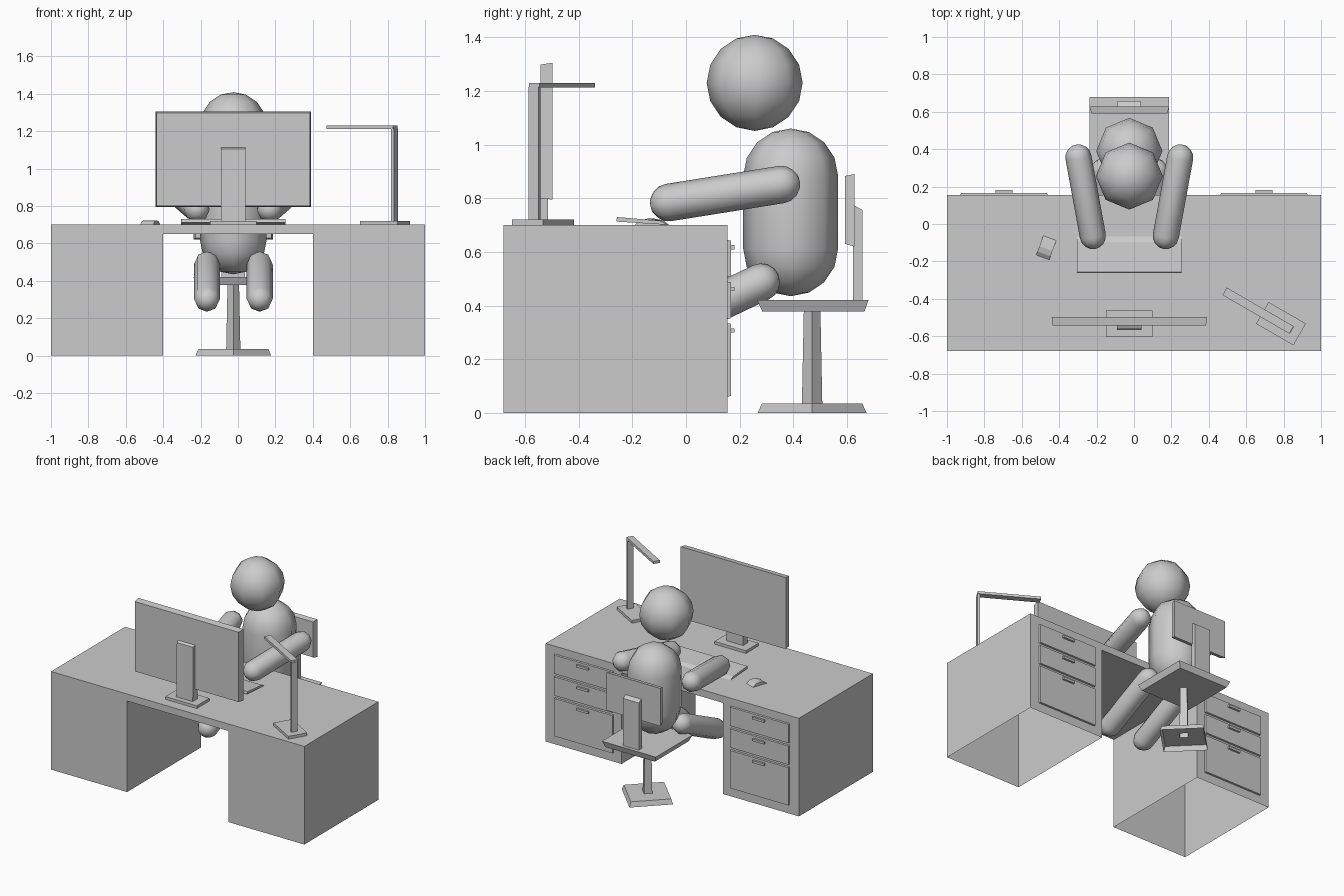
import bpy, bmesh
from math import sin, cos, pi, radians
from mathutils import Vector, Matrix

if "Cube" in bpy.data.objects:
    bpy.data.objects.remove(bpy.data.objects["Cube"])

CX = -0.025  # centre line of sitter, chair and monitor


def finish(name, bm, mat=None, smooth=False):
    bmesh.ops.remove_doubles(bm, verts=bm.verts, dist=1e-5)
    bmesh.ops.recalc_face_normals(bm, faces=bm.faces)
    for f in bm.faces:
        f.smooth = smooth
    me = bpy.data.meshes.new(name)
    bm.to_mesh(me)
    bm.free()
    ob = bpy.data.objects.new(name, me)
    bpy.context.collection.objects.link(ob)
    if mat:
        ob.matrix_world = mat
    return ob


def loft(name, rings, caps=(True, True), mat=None, smooth=False):
    bm = bmesh.new()
    loops = [[bm.verts.new(p) for p in r] for r in rings]
    n = len(loops[0])
    for a, b in zip(loops, loops[1:]):
        for i in range(n):
            j = (i + 1) % n
            bm.faces.new((a[i], a[j], b[j], b[i]))
    if caps[0]:
        bm.faces.new(loops[0])
    if caps[1]:
        bm.faces.new(loops[-1])
    return finish(name, bm, mat, smooth)


def rect_z(x0, x1, y0, y1, z):
    return [(x0, y0, z), (x1, y0, z), (x1, y1, z), (x0, y1, z)]


def rect_y(x0, x1, z0, z1, y):
    return [(x0, y, z0), (x1, y, z0), (x1, y, z1), (x0, y, z1)]


def box(name, x, y, z, mat=None):
    return loft(name, [rect_z(*x, *y, z[0]), rect_z(*x, *y, z[1])], mat=mat)


def extrude_x(name, yz, x0, x1, mat=None):
    return loft(name, [[(x, y, z) for y, z in yz] for x in (x0, x1)], mat=mat)


def circle(r, z, n):
    return [(r * cos(2 * pi * i / n), r * sin(2 * pi * i / n), z) for i in range(n)]


def capsule(name, a, b, r, n=8):
    # round-ended tube from a to b; a sphere when both are equal
    a, b = Vector(a), Vector(b)
    d = b - a
    rings = [circle(r * cos(t * pi / 8), -r * -sin(t * pi / 8), n) for t in range(-4, 1)]
    rings += [circle(r * cos(t * pi / 8), d.length + r * sin(t * pi / 8), n) for t in range(0, 5)]
    rot = d.to_track_quat('Z', 'Y').to_matrix().to_4x4() if d.length > 0 else Matrix()
    if abs(d.x) + abs(d.y) < 1e-6:
        rot = Matrix()
    return loft(name, rings, (False, False), Matrix.Translation(a) @ rot, True)


def placed(x, y, z, deg):
    return Matrix.Translation((x, y, z)) @ Matrix.Rotation(radians(deg), 4, 'Z')


# Desk: one shell, pedestals open underneath
profile = [(-1, 0), (-1, .70), (1, .70), (1, 0), (.4, 0), (.4, .65), (-.4, .65), (-.4, 0)]
desk = loft("desk", [[(x, y, z) for x, z in profile] for y in (-.68, .155)])
bm = bmesh.new()
bm.from_mesh(desk.data)
floor = [f for f in bm.faces if all(v.co.z < 1e-4 for v in f.verts)]
bmesh.ops.delete(bm, geom=floor, context='FACES_ONLY')
bm.to_mesh(desk.data)
bm.free()

# Drawers and handles in both pedestals
for side, cx in (("left", -.695), ("right", .695)):
    for i, (z0, z1) in enumerate([(.505, .645), (.35, .49), (.06, .335)]):
        loft(f"drawer_{side}_{i}", [rect_y(cx - .233, cx + .233, z0, z1, .15),
                                    rect_y(cx - .23, cx + .23, z0 + .003, z1 - .003, .167)])
        box(f"drawer_handle_{side}_{i}", (cx - .046, cx + .046), (.16, .181), (z1 - .036, z1 - .02))

# Monitor
loft("monitor_screen", [rect_y(-.44, .39, .795, 1.305, -.497),
                        rect_y(-.435, .385, .80, 1.298, -.543)])
extrude_x("monitor_stand", [(-.568, .715), (-.562, 1.105), (-.53, 1.12), (-.515, 1.10), (-.515, .715)],
          -.09, .04)
box("monitor_base", (-.15, .098), (-.605, -.462), (.70, .72))

# Keyboard
extrude_x("keyboard", [(-.26, .713), (-.257, .73), (-.095, .716), (-.068, .701)], -.305, .255)

# Mouse
extrude_x("mouse", [(-.055, 0), (-.035, .016), (-.005, .024), (.03, .019), (.055, 0)],
          -.037, .037, placed(-.469, -.127, .70, -20))

# Desk lamp
box("lamp_base", (-.115, .115), (-.067, .067), (.70, .72), placed(.786, -.533, 0, -30))
box("lamp_post", (-.008, .008), (-.0215, .0215), (.72, 1.215), placed(.837, -.564, 0, -30))
box("lamp_arm", (-.206, .206), (-.023, .023), (1.212, 1.23), placed(.663, -.463, 0, -30))

# Chair: foot and column share one shell, open underneath
loft("chair_foot_and_column",
     [circle(.203, 0, 4), circle(.187, .035, 4), circle(.038, .035, 4), circle(.031, .377, 4)],
     (False, False), placed(CX, .47, 0, 0))
loft("chair_seat", [rect_z(CX - .195, CX + .195, .285, .665, .377),
                    rect_z(CX - .213, CX + .213, .265, .68, .42)])
loft("chair_backrest", [rect_y(CX - .203, CX + .203, .63, .883, .592),
                        rect_y(CX - .213, CX + .213, .62, .89, .628)])
extrude_x("chair_back_support", [(.622, .415), (.622, .776), (.657, .757), (.657, .415)],
          CX - .062, CX + .062)

# Sitter
capsule("head", (CX, .256, 1.23), (CX, .256, 1.23), .179)
capsule("torso", (CX, .39, .612), (CX, .39, .883), .177)
for name, s in (("left", -1), ("right", 1)):
    capsule(f"arm_{name}", (CX + s * .272, .356, .851), (CX + s * .195, -.065, .784), .07)
    capsule(f"leg_{name}", (CX + s * .141, .28, .487), (CX + s * .141, -.1, .305), .07)
